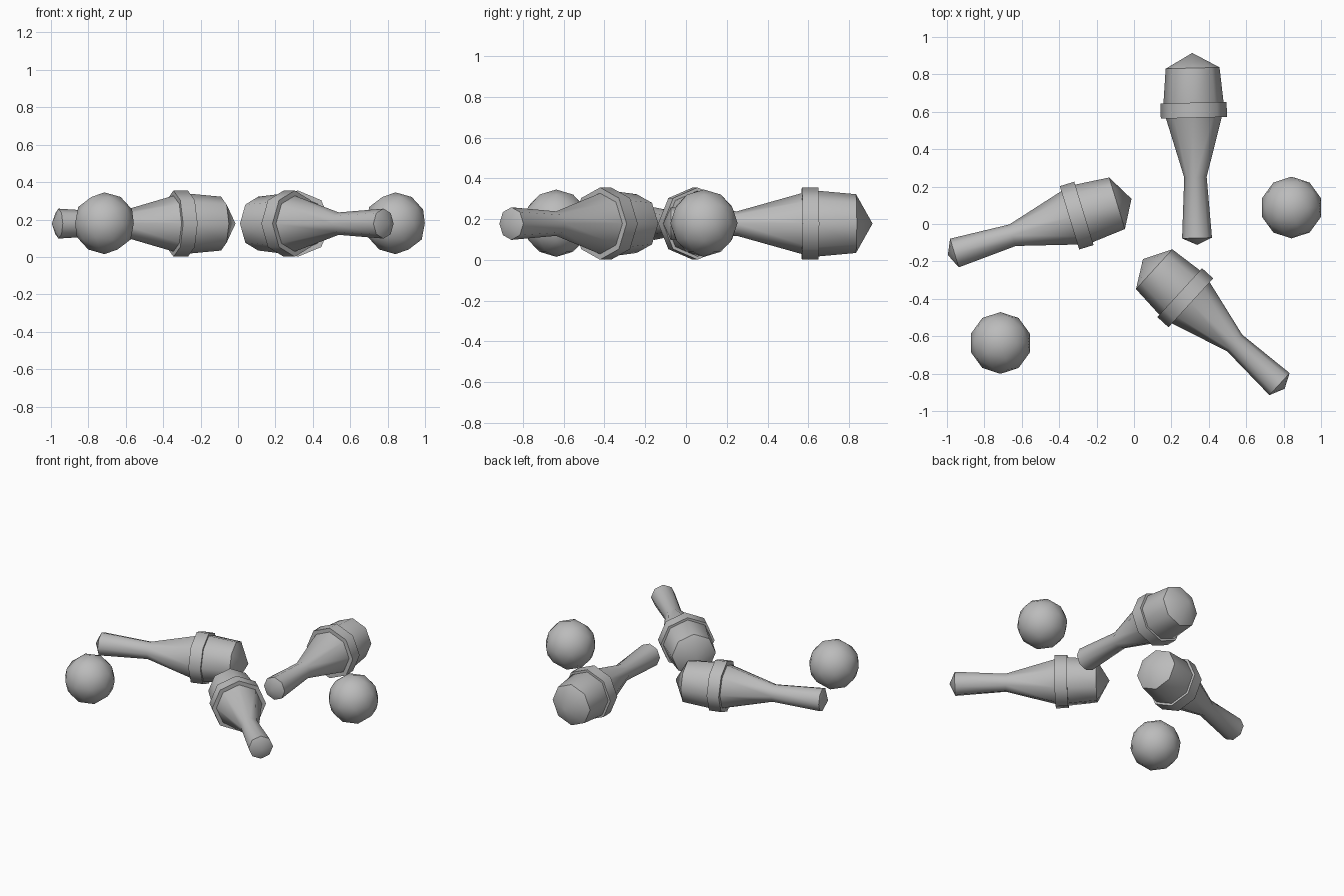
import bpy, bmesh
from math import cos, sin, radians, tau
from mathutils import Matrix, Vector

if "Cube" in bpy.data.objects:
    bpy.data.objects.remove(bpy.data.objects["Cube"], do_unlink=True)

grey = bpy.data.materials.new("plain_grey")
grey.use_nodes = True
grey.diffuse_color = (0.5, 0.5, 0.5, 1)
grey.node_tree.nodes["Principled BSDF"].inputs["Base Color"].default_value = (0.5, 0.5, 0.5, 1)

SIDES = 8
AXIS_HEIGHT = 0.178


def finish(name, bm, matrix):
    """Turn a bmesh into a placed object, smooth with sharp rims."""
    bmesh.ops.recalc_face_normals(bm, faces=bm.faces)
    mesh = bpy.data.meshes.new(name)
    bm.to_mesh(mesh)
    bm.free()
    mesh.materials.append(grey)
    obj = bpy.data.objects.new(name, mesh)
    bpy.context.collection.objects.link(obj)
    obj.matrix_world = matrix
    bpy.ops.object.select_all(action='DESELECT')
    obj.select_set(True)
    bpy.context.view_layer.objects.active = obj
    bpy.ops.object.shade_smooth_by_angle(angle=radians(50))
    return obj


def lathe(name, profile, matrix, closed=False):
    """Revolve (distance, radius) points about the local x axis."""
    bm = bmesh.new()
    rings = []
    for t, r in profile:
        if r == 0:
            rings.append([bm.verts.new((t, 0, 0))] * SIDES)
        else:
            rings.append([bm.verts.new((t, r * cos(tau * k / SIDES), r * sin(tau * k / SIDES)))
                          for k in range(SIDES)])
    pairs = list(zip(rings, rings[1:]))
    if closed:
        pairs.append((rings[-1], rings[0]))
    for a, b in pairs:
        for k in range(SIDES):
            n = (k + 1) % SIDES
            corners = dict.fromkeys((a[k], a[n], b[n], b[k]))
            bm.faces.new(list(corners))
    return finish(name, bm, matrix)


# Club outline from handle tip to head tip, and the raised band
club_profile = [(-0.037, 0), (0, 0.08), (0.325, 0.06), (0.66, 0.154),
                (0.70, 0.163), (0.909, 0.144), (0.99, 0)]
band_profile = [(0.643, 0.14), (0.643, 0.177), (0.724, 0.177), (0.724, 0.14)]

# Clubs: handle end position and heading
clubs = {"left_back": (0.337, -0.075, 91.5),
         "right": (-0.96, -0.155, 17),
         "left_front": (0.778, -0.856, 137.5)}
for place, (x, y, heading) in clubs.items():
    matrix = (Matrix.Translation((x, y, AXIS_HEIGHT))
              @ Matrix.Rotation(radians(heading), 4, 'Z'))
    lathe("club_" + place, club_profile, matrix)
    lathe("club_band_" + place, band_profile, matrix, closed=True)

# Balls
for place, (x, y) in {"right": (-0.714, -0.636), "left": (0.842, 0.088)}.items():
    bm = bmesh.new()
    bmesh.ops.create_icosphere(bm, subdivisions=2, radius=0.165)
    finish("ball_" + place, bm, Matrix.Translation((x, y, 0.18)))
